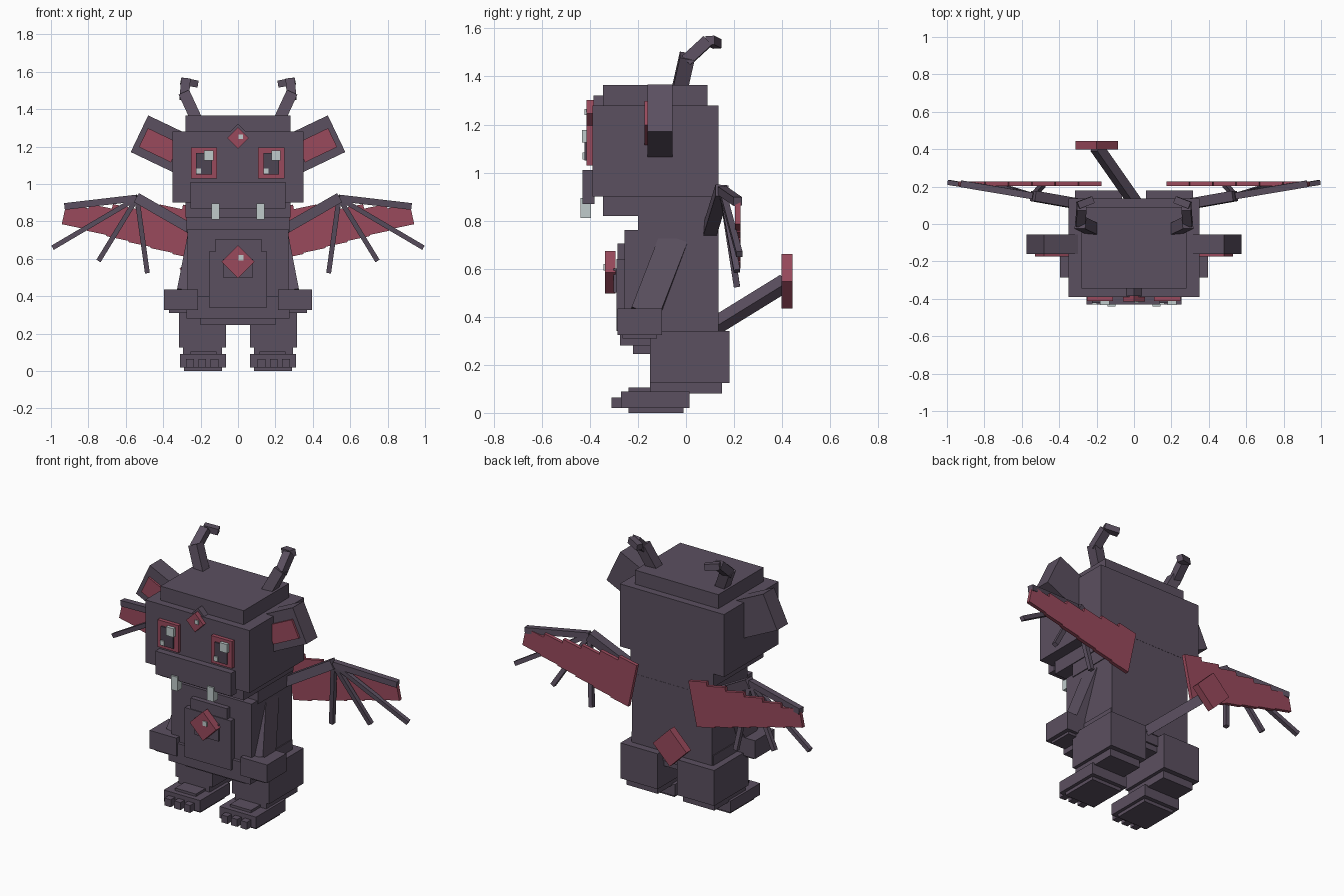
import bpy, bmesh, math
from mathutils import Vector, Matrix

if "Cube" in bpy.data.objects:
    bpy.data.objects.remove(bpy.data.objects["Cube"], do_unlink=True)


def material(name, rgb):
    m = bpy.data.materials.new(name)
    m.use_nodes = True
    m.diffuse_color = (*rgb, 1)
    m.node_tree.nodes["Principled BSDF"].inputs["Base Color"].default_value = (*rgb, 1)
    return m


HIDE = material("dark purple hide", (0.105, 0.080, 0.117))
RED = material("dusty red", (0.32, 0.068, 0.107))
PALE = material("pale grey", (0.53, 0.60, 0.60))
PUPIL = material("dark pupil", (0.075, 0.058, 0.085))


def block(name, size, matrix, mat):
    """Unit cube scaled to size and placed by matrix."""
    me = bpy.data.meshes.new(name)
    bm = bmesh.new()
    bmesh.ops.create_cube(bm, size=1, matrix=matrix @ Matrix.Diagonal((*size, 1)))
    bm.to_mesh(me)
    bm.free()
    me.materials.append(mat)
    ob = bpy.data.objects.new(name, me)
    bpy.context.collection.objects.link(ob)
    return ob


def box(name, x, y, z, mat=HIDE, s=1):
    """Axis-aligned box from ranges; s = -1 mirrors it to the other side."""
    size = [r[1] - r[0] for r in (x, y, z)]
    mid = Vector((s * sum(x) / 2, sum(y) / 2, sum(z) / 2))
    return block(name, size, Matrix.Translation(mid), mat)


def bar(name, a, b, w, d=None, s=1, mat=HIDE):
    """Square bar from point a to point b."""
    a, b = Vector((a[0] * s, a[1], a[2])), Vector((b[0] * s, b[1], b[2]))
    z = (b - a).normalized()
    x = Vector((0, 1, 0)).cross(z).normalized()
    y = z.cross(x)
    m = Matrix((x, y, z)).transposed().to_4x4()
    return block(name, (w, d or w, (b - a).length), Matrix.Translation((a + b) / 2) @ m, mat)


def tilted(name, centre, size, deg, mat, s=1):
    """Box turned about the y axis."""
    m = Matrix.Translation((centre[0] * s, centre[1], centre[2]))
    return block(name, size, m @ Matrix.Rotation(math.radians(deg * s), 4, 'Y'), mat)


# Head
box("head", (-.35, .35), (-.39, .135), (.90, 1.28))
box("head_cap", (-.28, .28), (-.345, .09), (1.2, 1.365))
box("lower_jaw", (-.28, .28), (-.345, .134), (.82, .92))
box("muzzle", (-.255, .255), (-.43, -.38), (.87, 1.01))
tilted("forehead_gem_back", (0, -.365, 1.25), (.1, .04, .1), 45, HIDE)
tilted("forehead_gem", (0, -.40, 1.245), (.082, .03, .082), 45, RED)
box("forehead_gem_glint", (.003, .027), (-.422, -.414), (1.24, 1.264), PALE)

# Torso
box("neck", (-.275, .275), (-.2, .134), (.74, .84))
box("torso", (-.27, .27), (-.255, .135), (.34, .76))
box("lower_torso", (-.275, .275), (-.275, .13), (.28, .40))
box("crotch", (-.2, .2), (-.22, .12), (.245, .32))
box("chest_plate", (-.12, .125), (-.285, -.24), (.55, .705))
box("belly_plate", (-.155, .155), (-.29, -.24), (.34, .64))
box("belly_centre", (-.08, .08), (-.302, -.28), (.50, .60))
tilted("belly_gem", (0, -.315, .585), (.125, .045, .125), 45, RED)
box("belly_gem_glint", (.003, .03), (-.343, -.336), (.592, .62), PALE)

# Eyes, both with glints on the same side
for label, c in (("right", -.182), ("left", .178)):
    box(label + "_eye", (c - .07, c + .07), (-.413, -.385), (1.03, 1.195), RED)
    box(label + "_pupil", (c - .042, c + .042), (-.422, -.412), (1.05, 1.165), PUPIL)
    box(label + "_eye_glint", (c, c + .05), (-.432, -.412), (1.125, 1.178), PALE)
    box(label + "_eye_small_glint", (c - .042, c - .016), (-.43, -.412), (1.055, 1.083), PALE)

for s, label in ((1, "left_"), (-1, "right_")):
    box(label + "tooth", (.10, .143), (-.44, -.395), (.81, .895), PALE, s)

    # Ears
    tilted(label + "ear", (.387, -.108, 1.202), (.31, .105, .217), -25.5, HIDE, s)
    tilted(label + "inner_ear", (.42, -.165, 1.207), (.19, .016, .112), -25.5, RED, s)

    # Horns
    bar(label + "horn_base", (.215, -.03, 1.33), (.287, .005, 1.485), .062, s=s)
    bar(label + "horn_middle", (.287, 0, 1.465), (.28, .09, 1.548), .05, s=s)
    bar(label + "horn_tip", (.30, .10, 1.55), (.22, .13, 1.535), .038, s=s)

    # Arms and hands
    bar(label + "arm", (.215, -.05, .72), (.275, -.17, .41), .11, .12, s=s)
    box(label + "hand", (.215, .395), (-.285, -.10), (.325, .435), HIDE, s)
    box(label + "palm", (.23, .37), (-.265, -.12), (.31, .36), HIDE, s)

    # Legs and feet
    box(label + "leg", (.065, .315), (-.15, .18), (.125, .34), HIDE, s)
    box(label + "shin", (.085, .295), (-.15, .15), (.08, .13), HIDE, s)
    box(label + "ankle", (.115, .255), (-.24, -.02), (.06, .105), HIDE, s)
    box(label + "foot", (.065, .31), (-.27, .015), (.02, .09), HIDE, s)
    box(label + "sole", (.085, .29), (-.24, -.01), (0, .025), HIDE, s)
    for i in range(3):
        x = .105 + .065 * i
        box(f"{label}toe_{i + 1}", (x, x + .042), (-.31, -.26), (.02, .065), HIDE, s)

    # Wing membrane: stepped strips narrowing outward along a tilted line
    ang = math.radians(12)
    out = Vector((math.cos(ang), 0, math.sin(ang)))
    up = Vector((-math.sin(ang), 0, math.cos(ang)))
    n, length = 6, .735
    for i in range(n):
        t = i / (n - 1)
        low, high = .033 * t, .27 + (.145 - .27) * t
        c = Vector((.23, .215, .60)) + out * length * (i + .5) / n + up * (low + high) / 2
        tilted(f"{label}wing_membrane_{i + 1}", c, (length / n, .022, high - low), -12, RED, s)

    # Wing bones
    elbow = (.54, .15, .925)
    bar(label + "wing_arm", (.20, .09, .73), elbow, .055, s=s)
    tips = ((.925, .215, .88), (.99, .222, .66), (.745, .212, .59), (.485, .212, .525))
    for i, tip in enumerate(tips):
        bar(f"{label}wing_finger_{i + 1}", elbow, tip, .036 if i == 0 else .026, s=s)

# Tail
bar("tail", (.01, .11, .355), (-.2, .41, .54), .055)
tilted("tail_tip", (-.2, .42, .547), (.16, .045, .16), 45, RED)
